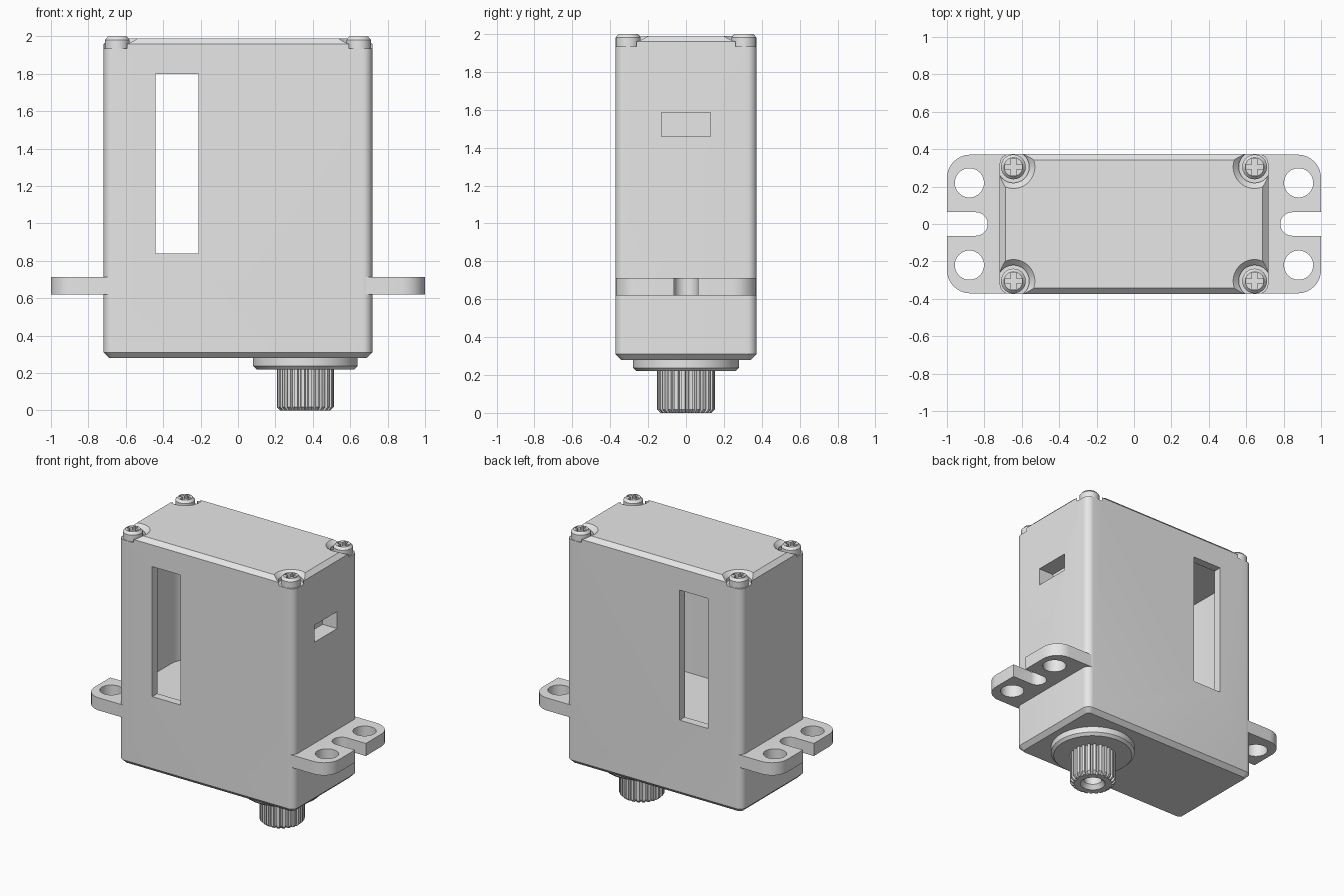
import bpy, bmesh
from math import cos, sin, pi, radians

cube = bpy.data.objects.get("Cube")
if cube:
    bpy.data.objects.remove(cube, do_unlink=True)

GREY = (0.8, 0.8, 0.8, 1)
grey = bpy.data.materials.new("light_grey")
grey.use_nodes = True
grey.diffuse_color = GREY
grey.node_tree.nodes["Principled BSDF"].inputs["Base Color"].default_value = GREY
parts = []


def circle(r, cx=0, cy=0, n=48):
    return [(cx + r * cos(2 * pi * i / n), cy + r * sin(2 * pi * i / n)) for i in range(n)]


def rounded_rect(hx, hy, r, cx=0, cy=0, steps=8):
    pts = []
    for q, (sx, sy) in enumerate([(1, 1), (-1, 1), (-1, -1), (1, -1)]):
        for i in range(steps + 1):
            a = (q + i / steps) * pi / 2
            pts.append((cx + sx * (hx - r) + r * cos(a), cy + sy * (hy - r) + r * sin(a)))
    return pts


def box_outline(x0, x1, y0, y1):
    return [(x0, y0), (x1, y0), (x1, y1), (x0, y1)]


def spline_outline(r_out, r_in, cx, teeth=24):
    pts = []
    for i in range(teeth):
        for r, f in [(r_in, 0), (r_in, 0.3), (r_out, 0.4), (r_out, 0.9)]:
            a = 2 * pi * (i + f) / teeth
            pts.append((cx + r * cos(a), r * sin(a)))
    return pts


def loft(name, *rings):
    """Solid through stacked outlines, each given as (points, z)."""
    bm = bmesh.new()
    loops = [[bm.verts.new((x, y, z)) for x, y in pts] for pts, z in rings]
    for a, b in zip(loops, loops[1:]):
        n = len(a)
        for i in range(n):
            j = (i + 1) % n
            bm.faces.new((a[i], a[j], b[j], b[i]))
    bm.faces.new(loops[0])
    bm.faces.new(loops[-1])
    bmesh.ops.recalc_face_normals(bm, faces=bm.faces)
    mesh = bpy.data.meshes.new(name)
    bm.to_mesh(mesh)
    bm.free()
    mesh.materials.append(grey)
    obj = bpy.data.objects.new(name, mesh)
    bpy.context.collection.objects.link(obj)
    parts.append(obj)
    return obj


def activate(obj):
    bpy.ops.object.select_all(action="DESELECT")
    obj.select_set(True)
    bpy.context.view_layer.objects.active = obj


def cut(obj, *rings):
    """Subtract a lofted solid from an object."""
    cutter = loft("cutter", *rings)
    cutter.hide_render = True
    mod = obj.modifiers.new("cut", "BOOLEAN")
    mod.operation = "DIFFERENCE"
    mod.solver = "EXACT"
    mod.object = cutter
    activate(obj)
    bpy.ops.object.modifier_apply(modifier=mod.name)
    parts.remove(cutter)
    bpy.data.objects.remove(cutter, do_unlink=True)


corners = [(sx * 0.645, sy * 0.305) for sx in (-1, 1) for sy in (-1, 1)]
HX, HY = 0.718, 0.373

# Case with chamfered top and bottom
case = loft("case",
            (rounded_rect(HX - 0.03, HY - 0.03, 0.025), 0.28),
            (rounded_rect(HX, HY, 0.05), 0.31),
            (rounded_rect(HX, HY, 0.05), 1.96),
            (rounded_rect(HX - 0.03, HY - 0.03, 0.025), 1.99))
# Inner bay, tall opening through front and back, side recess
bay = rounded_rect(0.58, 0.313, 0.15, cx=-0.08)
cut(case, (bay, 0.82), (bay, 1.83))
opening = box_outline(-0.44, -0.21, -0.5, 0.5)
cut(case, (opening, 0.84), (opening, 1.80))
recess = box_outline(0.6, 0.8, -0.13, 0.13)
cut(case, (recess, 1.46), (recess, 1.585))
# Screw pockets with flared rims
for x, y in corners:
    cut(case, (circle(0.085, x, y), 1.935), (circle(0.085, x, y), 1.96),
        (circle(0.125, x, y), 2.0))

# Corner screws with cross slots
for i, (x, y) in enumerate(corners):
    screw = loft(f"screw_{i + 1}", (circle(0.066, x, y), 1.9),
                 (circle(0.066, x, y), 1.982), (circle(0.05, x, y), 2.0))
    for a, b in [(0.046, 0.013), (0.013, 0.046)]:
        slot = box_outline(x - a, x + a, y - b, y + b)
        cut(screw, (slot, 1.965), (slot, 2.05))

# Mounting plate with holes and open end slots
outline = rounded_rect(1.0, 0.371, 0.125)
plate = loft("mounting_plate", (outline, 0.62), (outline, 0.713))
for s in (-1, 1):
    for t in (-1, 1):
        hole = circle(0.078, s * 0.88, t * 0.22)
        cut(plate, (hole, 0.5), (hole, 0.8))
    notch = rounded_rect(0.2, 0.063, 0.0625, cx=s * 0.983)
    cut(plate, (notch, 0.5), (notch, 0.8))

# Output collar
SX = 0.36
loft("output_collar", (circle(0.262, SX, n=64), 0.22),
     (circle(0.28, SX, n=64), 0.238), (circle(0.28, SX, n=64), 0.3))

# Splined output shaft with a countersunk bore
shaft = loft("output_shaft",
             (spline_outline(0.134, 0.122, SX), 0.0),
             (spline_outline(0.152, 0.136, SX), 0.018),
             (spline_outline(0.152, 0.136, SX), 0.24))
cut(shaft, (circle(0.09, SX), -0.01), (circle(0.06, SX), 0.03), (circle(0.06, SX), 0.15))

for obj in parts:
    activate(obj)
    bpy.ops.object.shade_smooth_by_angle(angle=radians(28))
